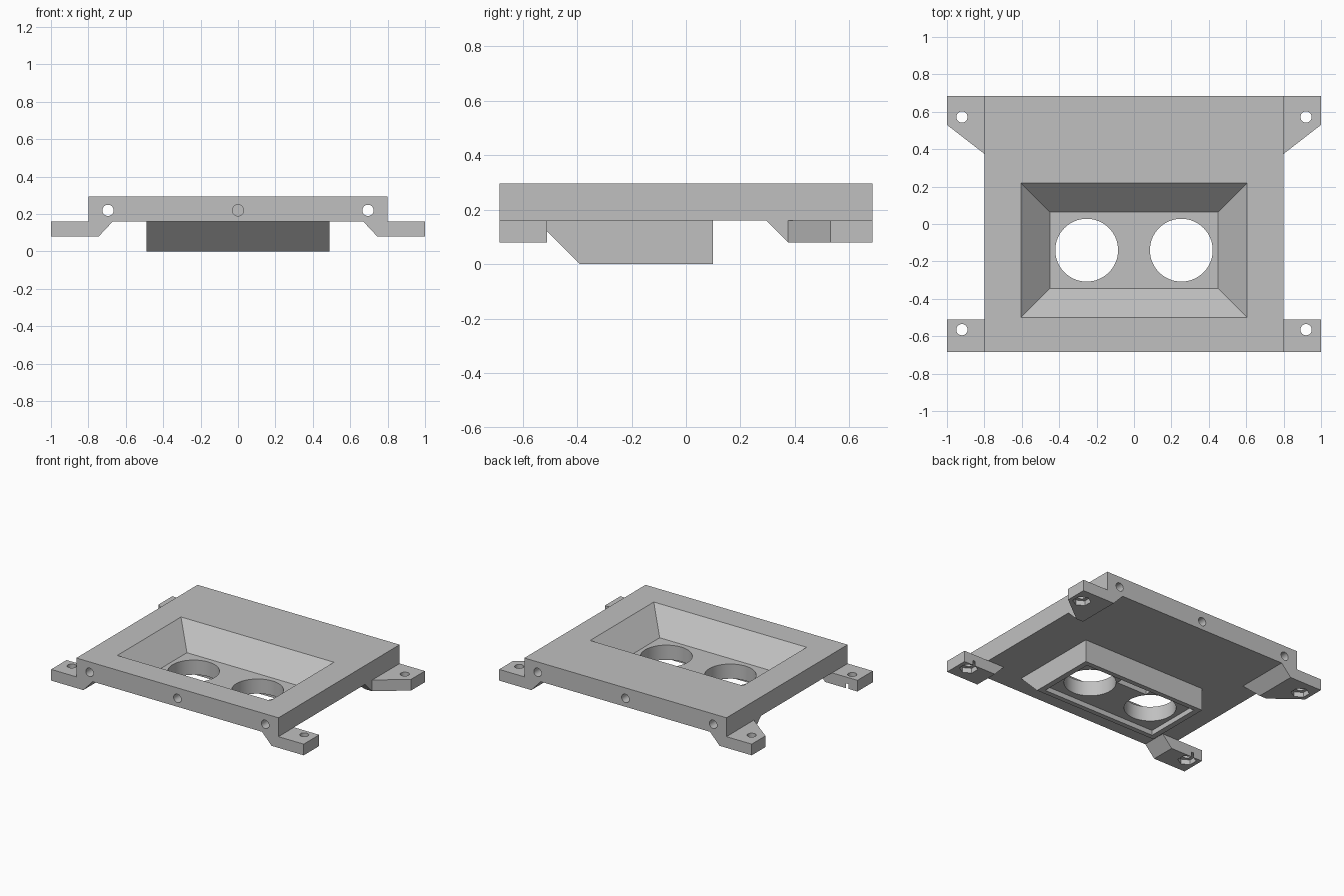
import bpy, bmesh, math
from mathutils import Matrix

cube = bpy.data.objects.get("Cube")
if cube:
    bpy.data.objects.remove(cube, do_unlink=True)

grey = bpy.data.materials.new("light_grey")
grey.use_nodes = True
grey.diffuse_color = (0.53, 0.53, 0.53, 1)
grey.node_tree.nodes["Principled BSDF"].inputs["Base Color"].default_value = (0.53, 0.53, 0.53, 1)


def make(name, bm):
    bmesh.ops.recalc_face_normals(bm, faces=bm.faces)
    mesh = bpy.data.meshes.new(name)
    bm.to_mesh(mesh)
    bm.free()
    mesh.materials.append(grey)
    ob = bpy.data.objects.new(name, mesh)
    bpy.context.collection.objects.link(ob)
    return ob


def loft(name, lower, upper):
    """Solid between two matching rings of points."""
    bm = bmesh.new()
    a = [bm.verts.new(p) for p in lower]
    b = [bm.verts.new(p) for p in upper]
    bm.faces.new(a)
    bm.faces.new(b)
    for i in range(len(a)):
        j = (i + 1) % len(a)
        bm.faces.new((a[i], a[j], b[j], b[i]))
    return make(name, bm)


def rect(x0, x1, y0, y1, z):
    return [(x0, y0, z), (x1, y0, z), (x1, y1, z), (x0, y1, z)]


def box(name, x0, x1, y0, y1, z0, z1):
    return loft(name, rect(x0, x1, y0, y1, z0), rect(x0, x1, y0, y1, z1))


def rod(name, centre, radius, length, along_y=False, sides=48):
    bm = bmesh.new()
    turn = Matrix.Rotation(math.pi / 2, 4, 'X') if along_y else Matrix()
    bmesh.ops.create_cone(bm, cap_ends=True, segments=sides, radius1=radius, radius2=radius,
                          depth=length, matrix=Matrix.Translation(centre) @ turn)
    return make(name, bm)


def boolean(ob, tools, operation='DIFFERENCE'):
    """Apply each tool to the part, then discard the tools."""
    bpy.context.view_layer.objects.active = ob
    for tool in tools:
        tool.hide_render = True
        mod = ob.modifiers.new("bool", 'BOOLEAN')
        mod.operation = operation
        mod.solver = 'EXACT'
        mod.object = tool
        bpy.ops.object.modifier_apply(modifier=mod.name)
        bpy.data.objects.remove(tool, do_unlink=True)


def pocket():
    # Tapered well with 45 degree walls, overshooting the top slightly
    g = 0.165
    return loft("pocket_cutter", rect(-0.45, 0.45, -0.345, 0.065, 0.14),
                rect(-0.45 - g, 0.45 + g, -0.345 - g, 0.065 + g, 0.14 + g))


HALF_X, HALF_Y, BASE, TOP, FOOT = 0.80, 0.685, 0.16, 0.295, 0.08
parts = []

# Main plate with long side bores and short centre bores
plate = box("main_plate", -HALF_X, HALF_X, -HALF_Y, HALF_Y, BASE, TOP)
bores = [rod("bore", (s * 0.695, 0, 0.22), 0.03, 2, True) for s in (-1, 1)]
bores += [rod("bore", (0, s * HALF_Y, 0.22), 0.03, 0.2, True) for s in (-1, 1)]
boolean(plate, [pocket()] + bores)
parts.append(plate)

# Sensor housing below the plate, sloped at the front
profile = [(-0.55, BASE), (-0.39, 0), (0.10, 0), (0.10, BASE)]
housing = loft("sensor_housing", [(-0.49, y, z) for y, z in profile],
               [(0.49, y, z) for y, z in profile])
cuts = [pocket(), box("recess", -0.45, 0.45, -0.355, 0.065, -0.1, 0.035),
        box("slot", -0.12, 0.12, -0.025, 0.03, 0, 0.085)]
cuts += [rod("eye_hole", (s * 0.253, -0.14, 0.1), 0.168, 0.4, sides=64) for s in (-1, 1)]
boolean(housing, cuts)
parts.append(housing)


def finish_tab(tab, y):
    # Screw hole with a hexagonal nut seat underneath
    boolean(tab, [rod("screw_hole", (0.92, y, 0.12), 0.03, 0.4),
                  rod("nut_seat", (0.92, y, FOOT), 0.06, 0.07, sides=6)])
    twin = tab.copy()
    twin.data = tab.data.copy()
    twin.name = tab.name.replace("left", "right")
    bpy.context.collection.objects.link(twin)
    twin.data.transform(Matrix.Scale(-1, 4, (1, 0, 0)))
    twin.data.flip_normals()
    parts.extend([tab, twin])


# Front tabs: straight extrusion with a chamfered root
section = [(1, FOOT), (1, BASE), (0.67, BASE), (0.745, FOOT)]
front = loft("left_front_tab", [(x, -HALF_Y, z) for x, z in section],
             [(x, -0.51, z) for x, z in section])
finish_tab(front, -0.565)

# Back tabs: tapered ear plus a root chamfered on two sides
ear = [(HALF_X, 0.375), (1, 0.53), (1, HALF_Y), (HALF_X, HALF_Y)]
back = loft("left_back_tab", [(x, y, FOOT) for x, y in ear], [(x, y, BASE) for x, y in ear])
root = loft("root", rect(0.745, HALF_X, 0.375, HALF_Y, FOOT),
            rect(0.67, HALF_X, 0.295, HALF_Y, BASE))
boolean(back, [root], 'UNION')
finish_tab(back, 0.572)

# Smooth the bores while keeping edges crisp
bpy.ops.object.select_all(action='DESELECT')
for ob in parts:
    ob.select_set(True)
bpy.context.view_layer.objects.active = plate
bpy.ops.object.shade_smooth_by_angle(angle=math.radians(30))
